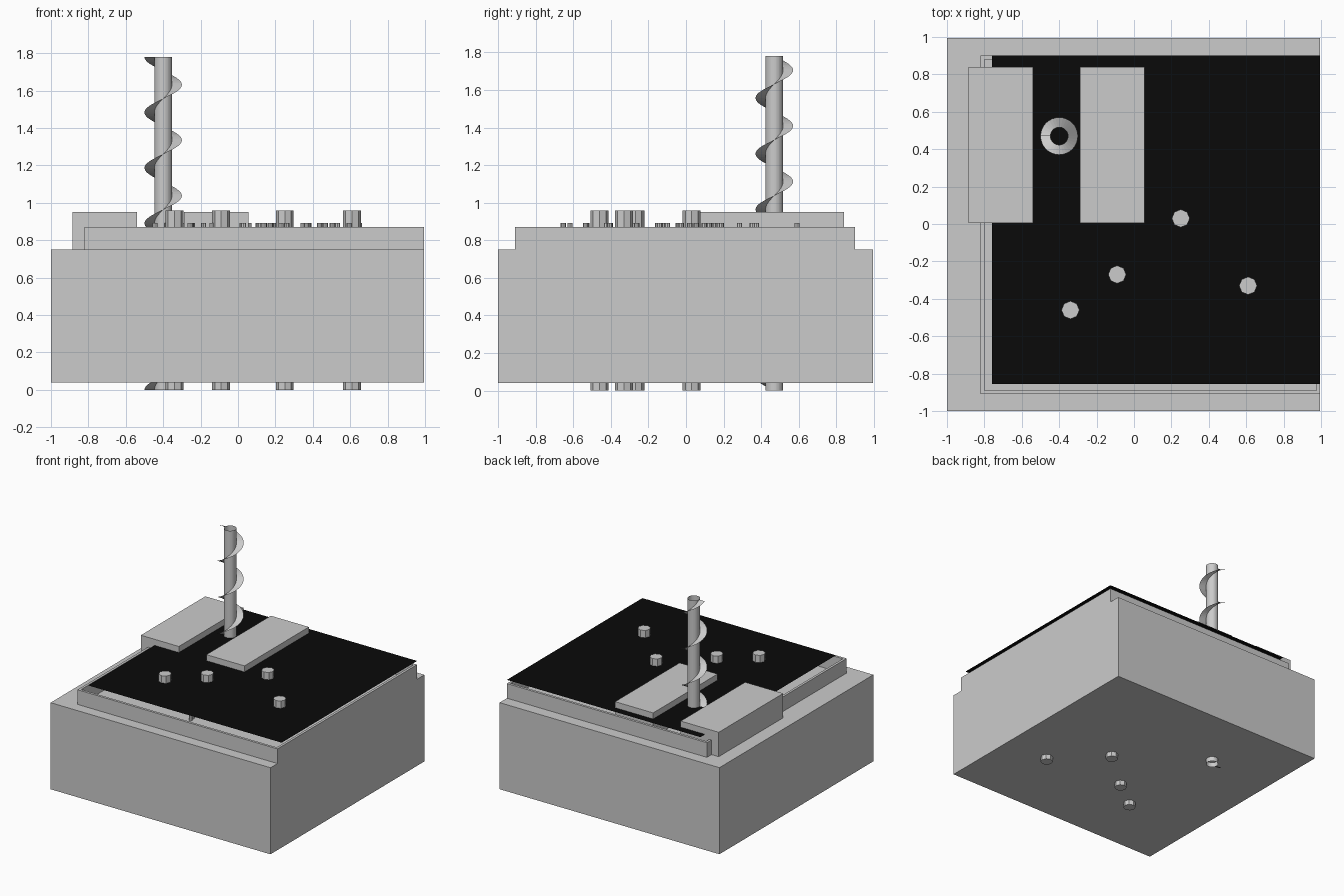
import bpy, bmesh, math, random

if "Cube" in bpy.data.objects:
    bpy.data.objects.remove(bpy.data.objects["Cube"])

random.seed(4)


def finish(name, bm):
    mesh = bpy.data.meshes.new(name)
    bm.to_mesh(mesh)
    bm.free()
    obj = bpy.data.objects.new(name, mesh)
    bpy.context.collection.objects.link(obj)
    return obj


def box(name, x0, x1, y0, y1, z0, z1):
    bm = bmesh.new()
    bmesh.ops.create_cube(bm, size=1)
    for v in bm.verts:
        v.co.x = x1 if v.co.x > 0 else x0
        v.co.y = y1 if v.co.y > 0 else y0
        v.co.z = z1 if v.co.z > 0 else z0
    return finish(name, bm)


def peg(name, x, y, r, z0, z1, sides=8):
    bm = bmesh.new()
    bmesh.ops.create_cone(bm, cap_ends=True, segments=sides, radius1=r, radius2=r, depth=z1 - z0)
    bmesh.ops.translate(bm, verts=bm.verts, vec=(x, y, (z0 + z1) / 2))
    return finish(name, bm)


# Base block
box("base_block", -1, 0.995, -1, 0.995, 0.04, 0.75)

# Thin-walled rim sunk into the block
L, R, F, B, T = -0.82, 0.995, -0.91, 0.90, 0.02
box("rim_left", L, L + T, F, B, 0.6, 0.87)
box("rim_right", R - T, R, F, B, 0.6, 0.87)
box("rim_front", L + T, R - T, F, F + T, 0.6, 0.87)
box("rim_back", L + T, R - T, B - T, B, 0.6, 0.87)

# Black cover sheet
bm = bmesh.new()
bm.faces.new([bm.verts.new((x, y, 0.9)) for x, y in
              ((-0.76, -0.855), (0.995, -0.855), (0.995, 0.90), (-0.76, 0.90))])
sheet = finish("cover_sheet", bm)
black = bpy.data.materials.new("black")
black.diffuse_color = (0.003, 0.003, 0.003, 1)
black.use_nodes = True
black.node_tree.nodes["Principled BSDF"].inputs["Base Color"].default_value = black.diffuse_color
sheet.data.materials.append(black)

# Two planks either side of the auger
for side, x in (("left", -0.885), ("right", -0.29)):
    box("plank_" + side, x, x + 0.345, 0.005, 0.84, 0.75, 0.95)

# Octagonal pegs through the block
for i, (x, y) in enumerate(((0.25, 0.03), (-0.09, -0.27), (-0.34, -0.46), (0.61, -0.33))):
    peg(f"peg_{i + 1}", x, y, 0.048, 0, 0.96)

# Small studs hidden under the sheet
for i in range(50):
    a, r = random.uniform(0, 2 * math.pi), 0.65 * math.sqrt(random.random())
    peg(f"stud_{i + 1}", 0.09 + r * math.cos(a), -0.02 + r * math.sin(a), 0.014, 0.75, 0.893)

# Auger: open tube core with a thin spiral flight
CX, CY, H, TURNS, SIDES = -0.40, 0.47, 1.78, 6, 32
bm = bmesh.new()


def at(r, a, z):
    return bm.verts.new((CX + r * math.cos(a), CY + r * math.sin(a), z))


rings = [[at(0.047, 2 * math.pi * k / SIDES, z) for k in range(SIDES)] for z in (0, H)]
for k in range(SIDES):
    n = (k + 1) % SIDES
    bm.faces.new((rings[0][k], rings[0][n], rings[1][n], rings[1][k]))
prev = None
for k in range(TURNS * SIDES + 1):
    a = math.pi + 2 * math.pi * k / SIDES
    z = H * k / (TURNS * SIDES)
    cur = (at(0.047, a, z), at(0.1, a, z))
    if prev:
        bm.faces.new((prev[0], prev[1], cur[1], cur[0]))
    prev = cur
finish("auger", bm)
